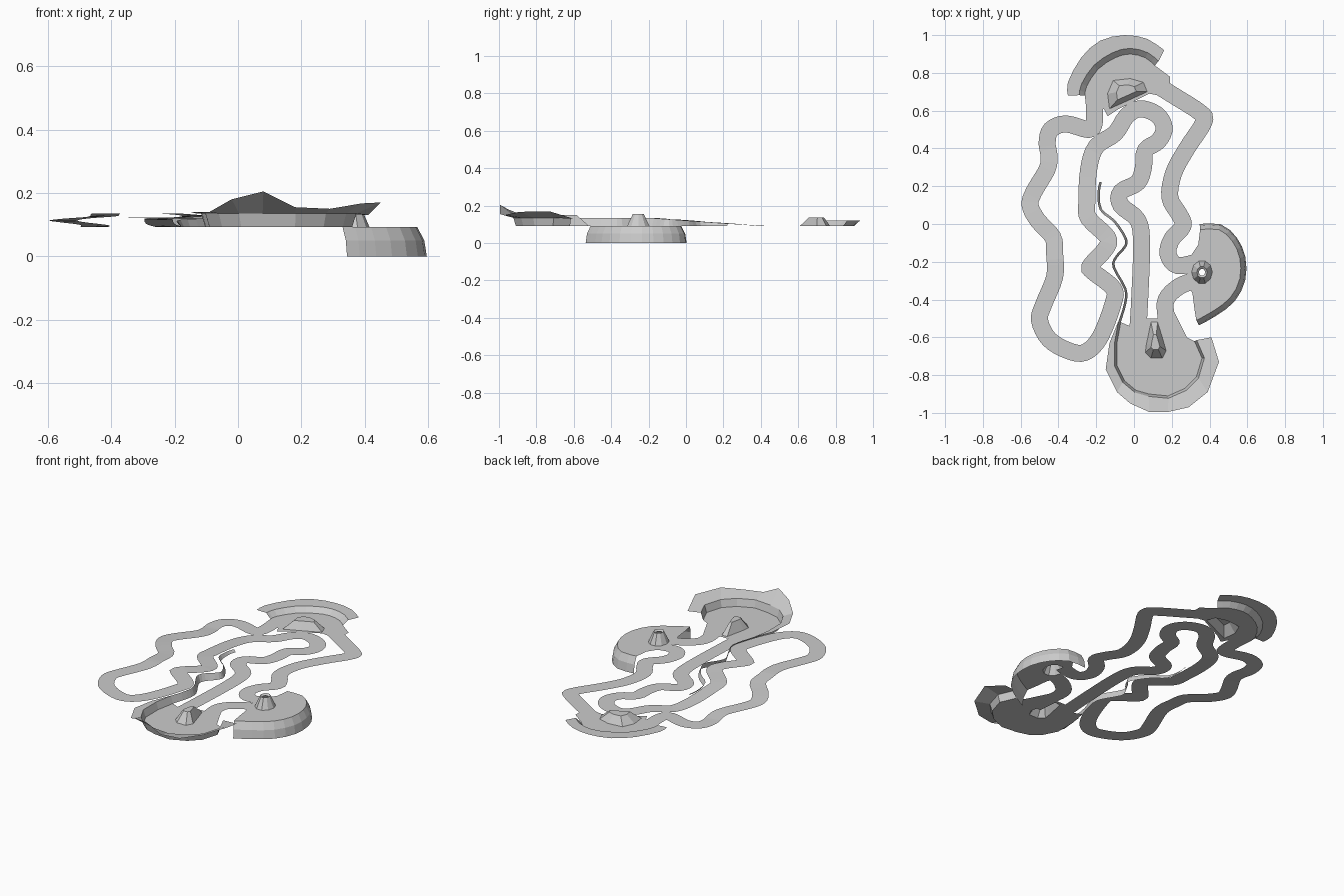
import bpy
import bmesh
from math import cos, sin, pi
from mathutils import Vector

GROUND = 0.092   # level of the lower road
RAISE = 0.043    # height gained by the upper road
ROAD_HALF_WIDTH = 0.045

if "Cube" in bpy.data.objects:
    bpy.data.objects.remove(bpy.data.objects["Cube"], do_unlink=True)

grey = bpy.data.materials.new("plain_grey")
grey.use_nodes = True
grey.diffuse_color = (0.6, 0.6, 0.6, 1)
grey.node_tree.nodes["Principled BSDF"].inputs["Base Color"].default_value = grey.diffuse_color


def plan(points, z=GROUND):
    """Turn points in hundredths of a unit into vectors; a third value is the height."""
    return [Vector((p[0] / 100, p[1] / 100, p[2] / 100 if len(p) > 2 else z)) for p in points]


def smooth_path(points, steps=4):
    """Pass a rounded path through the given points."""
    path = []
    for i in range(len(points) - 1):
        before, start = points[max(i - 1, 0)], points[i]
        end, after = points[i + 1], points[min(i + 2, len(points) - 1)]
        for step in range(steps):
            t = step / steps
            path.append(0.5 * (2 * start + (end - before) * t
                               + (2 * before - 5 * start + 4 * end - after) * t * t
                               + (3 * start - before - 3 * end + after) * t ** 3))
    return path + [points[-1].copy()]


def ramp_height(y):
    """Height of the raised loop, climbing towards the front."""
    return GROUND + RAISE * min(max((0.4 - y) / 0.6, 0), 1)


def offset(path, distance, z=None):
    """Shift a path sideways, to the right of its direction of travel."""
    shifted = []
    for i, point in enumerate(path):
        along = path[min(i + 1, len(path) - 1)] - path[max(i - 1, 0)]
        side = Vector((along.y, -along.x, 0)).normalized()
        moved = point + side * distance
        if z is not None:
            moved.z = z
        shifted.append(moved)
    return shifted


def finish(name, bm):
    """Turn every face upwards and make the object."""
    bmesh.ops.remove_doubles(bm, verts=bm.verts, dist=0.0001)
    bm.normal_update()
    for face in bm.faces:
        if face.normal.z < 0:
            face.normal_flip()
    mesh = bpy.data.meshes.new(name)
    bm.to_mesh(mesh)
    bm.free()
    mesh.materials.append(grey)
    bpy.context.collection.objects.link(bpy.data.objects.new(name, mesh))


def loft(name, rows, closed=False, cap=False):
    """Join neighbouring rows of points with quads."""
    bm = bmesh.new()
    grid = [[bm.verts.new(point) for point in row] for row in rows]
    count = len(grid[0])
    for low, high in zip(grid, grid[1:]):
        for i in range(count if closed else count - 1):
            j = (i + 1) % count
            bm.faces.new((low[i], low[j], high[j], high[i]))
    if cap:
        bm.faces.new(grid[-1])
    finish(name, bm)


def floor(name, *loops):
    """Fill the first loop, leaving the other loops as holes."""
    bm = bmesh.new()
    edges = []
    for loop in loops:
        verts = [bm.verts.new(point) for point in loop]
        edges += [bm.edges.new((verts[i - 1], verts[i])) for i in range(len(verts))]
    bmesh.ops.triangle_fill(bm, use_beauty=True, edges=edges)
    finish(name, bm)


def road(name, path):
    loft(name, [offset(path, -ROAD_HALF_WIDTH), offset(path, ROAD_HALF_WIDTH)])


def shrink(loop, factor, z):
    """Scale a loop about its middle and lift it."""
    middle = sum(loop, Vector()) / len(loop)
    result = [middle + (point - middle) * factor for point in loop]
    for point in result:
        point.z = z
    return result


# Long winding road: outer left side, raised front loop, then back through the middle
outer_side = [(-21, 66), (-21, 54), (-24, 50), (-36, 53), (-44, 50), (-46, 43), (-45, 36),
              (-46, 29), (-53, 17), (-55, 10), (-51, 2), (-43, -7), (-42, -16), (-42, -28)]
front_loop = [(-48, -43), (-50, -51), (-45, -61), (-35, -67), (-26, -68), (-18, -60),
              (-11, -42), (-11, -34), (-22, -25), (-23, -22), (-15, -13), (-14, -7)]
middle_climb = [(-24, 3), (-25, 11), (-24, 29), (-20, 41), (-10, 48), (-4, 57), (3, 61),
                (12, 58), (16, 51), (13, 44)]
middle_return = [(6, 39), (5, 30), (2, 22), (-7, 17), (-7, 10), (2, 2), (4, -11),
                 (3, -40), (2, -56), (1, -66)]
winding = smooth_path(plan(outer_side + front_loop + middle_climb + middle_return))
for point in winding:
    if point.x < -0.09:
        point.z = ramp_height(point.y)
road("winding_road", winding)

# Right road and the short link between the two front bends
road("right_road", smooth_path(plan([
    (8, 76), (21, 68), (35, 59), (37, 54), (28, 40), (21, 27), (19, 14), (24, 5),
    (26, -1), (20, -8), (18, -16), (23, -22), (34, -20)])))
road("link_road", smooth_path(plan([
    (32, -30), (24, -33), (17, -40), (17, -50), (18, -63)])))

# Retaining wall that runs into the front bend
wall_base = smooth_path(plan([
    (-17, 22), (-18, 17), (-17, 8), (-10, 2), (-4, -7), (-4, -12), (-9, -18),
    (-10, -23), (-4, -34), (-4, -42), (-7, -52)]), 3)
bend_base = plan([
    (-9, -63), (-9, -75), (-5, -83), (1, -88), (8, -90), (18, -91), (27, -87),
    (33, -81), (36, -71), (32, -62)])
wall_foot = wall_base + bend_base
wall_top = offset(wall_foot, 0.013)
for point in wall_top:
    point.z = ramp_height(point.y)
loft("retaining_wall", [wall_foot, wall_top])

# Uneven bank outside the front bend
bank_edge = plan([
    (-8.5, -52, 13.5), (-13, -63, 13.5), (-15, -77, 14), (-9, -89, 14), (-2, -95, 18),
    (8, -99.5, 20.5), (18, -99.5, 15.5), (29, -97, 15), (39, -89, 16.7),
    (45, -73, 17), (41, -60, 13)])
loft("front_bank", [wall_top[-len(bank_edge):], bank_edge])

# Front bend floor with a teardrop mound
teardrop = plan([(9, -52), (6.5, -64), (6, -68), (9, -71), (15, -71), (17, -67),
                 (15, -60), (12.5, -52)])
front_gap = plan([(28, -60), (21, -46), (13, -44), (13, -50), (6, -50), (0, -55), (-7, -52)])
floor("front_floor", bend_base + front_gap, teardrop)
loft("teardrop_mound", [teardrop, shrink(teardrop, 0.42, 0.15)], closed=True, cap=True)

# Right bend: floor, flared cliff below it and a hollow round mound
cliff_top = smooth_path(plan([
    (35, -3), (45, -3), (52, -9), (56, -18), (56, -29), (51, -39), (42, -46), (33, -51)]), 2)
loft("right_cliff", [cliff_top, offset(cliff_top, -0.022, 0.05), offset(cliff_top, -0.03, 0)])
ring = [Vector((0.36 + 0.055 * cos(i * pi / 5), -0.255 + 0.062 * sin(i * pi / 5), GROUND))
        for i in range(10)]
right_gap = plan([(32, -45), (31, -37), (28, -30), (28, -20), (34, -11)])
floor("right_floor", cliff_top + right_gap, ring)
loft("round_mound", [ring, shrink(ring, 0.5, 0.155), shrink(ring, 0.3, 0.145)], closed=True)

# Back bend: floor, low wall, level bank and a broad mound
back_foot = smooth_path(plan([
    (-26, 68), (-25, 73), (-19, 82), (-10, 88), (-2, 90), (6, 88), (11, 84)]), 2)
back_edge = smooth_path(plan([
    (-35, 68), (-35, 75), (-28, 88), (-18, 97), (-5, 100), (7, 98), (16, 92)], 0.122), 2)
back_lip = offset(back_foot, -0.03, 0.12)
loft("back_wall", [back_foot, back_lip])
loft("back_bank", [back_lip, back_edge])
broad = plan([(-13, 61), (-14, 69), (-11, 76), (-2, 77), (5, 75), (7, 70), (-4, 65)])
back_gap = plan([(19, 78), (19, 67), (8, 69), (0, 65), (-8, 61), (-14, 57), (-16, 61), (-25, 58)])
floor("back_floor", back_foot + back_gap, broad)
loft("broad_mound", [broad, shrink(broad, 0.5, 0.138)], closed=True, cap=True)
